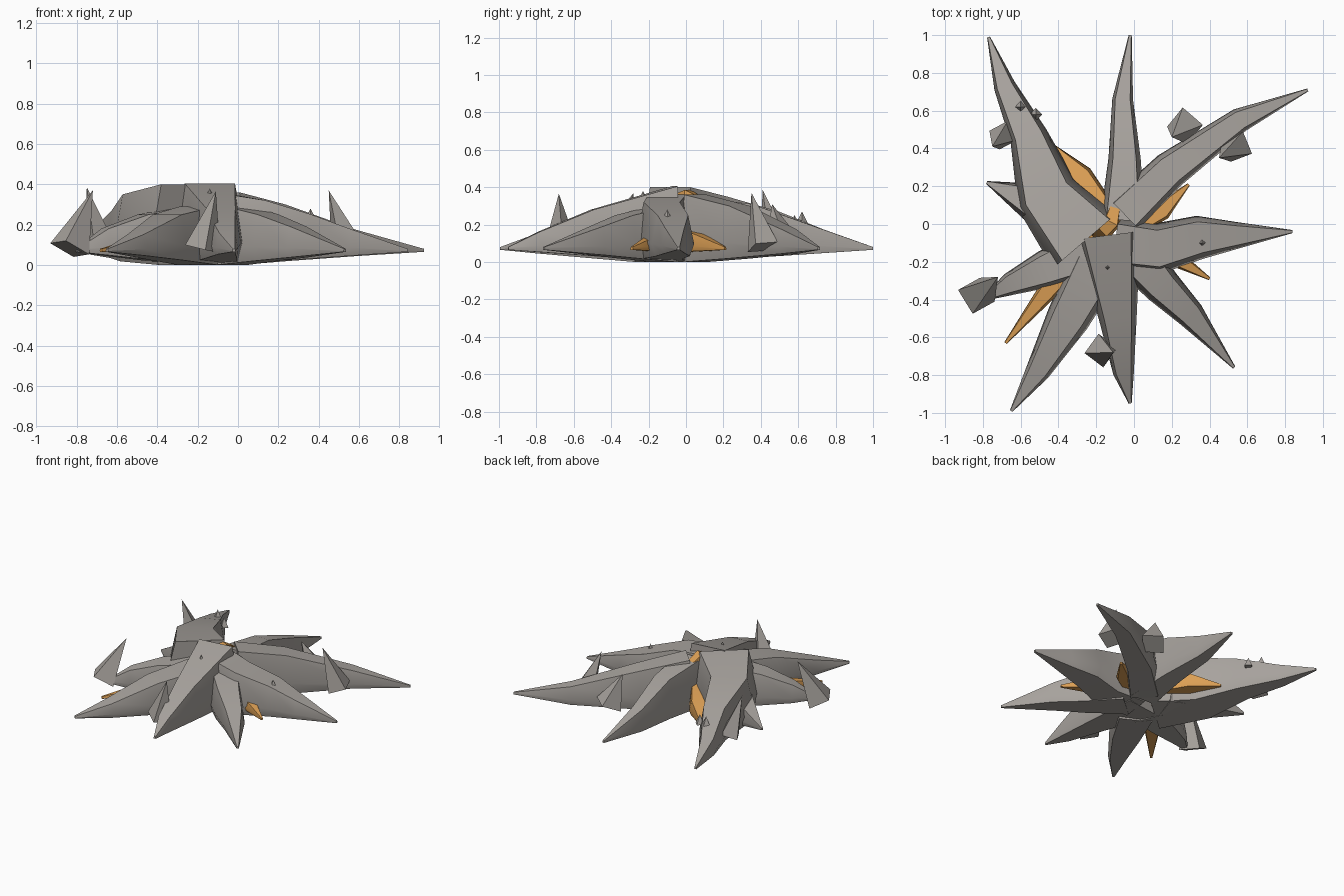
import bpy, bmesh, math
from mathutils import Vector

if "Cube" in bpy.data.objects:
    bpy.data.objects.remove(bpy.data.objects["Cube"])


def make_material(name, colour):
    mat = bpy.data.materials.new(name)
    mat.use_nodes = True
    mat.diffuse_color = colour
    mat.node_tree.nodes["Principled BSDF"].inputs["Base Color"].default_value = colour
    return mat


stone = make_material("warm grey stone", (0.39, 0.365, 0.34, 1))
amber = make_material("amber orange", (0.72, 0.35, 0.09, 1))

TIP_Z = 0.08
# Cross-section as (share of half width, share of height): flat top, widest low down
SECTION = [(-0.72, 1), (0.72, 1), (1, 0.3), (0.8, 0), (-0.8, 0), (-1, 0.3)]


def finish(name, bm, mat):
    bmesh.ops.recalc_face_normals(bm, faces=bm.faces)
    mesh = bpy.data.meshes.new(name)
    bm.to_mesh(mesh)
    bm.free()
    mesh.materials.append(mat)
    obj = bpy.data.objects.new(name, mesh)
    bpy.context.collection.objects.link(obj)
    bpy.ops.object.select_all(action="DESELECT")
    obj.select_set(True)
    bpy.context.view_layer.objects.active = obj
    bpy.ops.object.shade_smooth_by_angle(angle=math.radians(35))


def arm(name, stations, tip, mat=stone, floor=0.0):
    """Tapering faceted arm; each station is x, y, half width, top height."""
    rows = stations + [(*tip, 0.008, TIP_Z)]
    points = [Vector(row[:2]) for row in rows]
    reach = (points[-1] - points[0]).length
    bm = bmesh.new()
    rings = []
    for i, (x, y, half, top) in enumerate(rows):
        ahead = points[min(i + 1, len(points) - 1)] - points[max(i - 1, 0)]
        side = Vector((ahead.y, -ahead.x)).normalized()
        share = (points[i] - points[0]).length / reach
        low = floor + (TIP_Z - 0.015 - floor) * share
        rings.append([bm.verts.new((x + side.x * half * u, y + side.y * half * u,
                                    low + (top - low) * v)) for u, v in SECTION])
    n = len(SECTION)
    for a, b in zip(rings, rings[1:]):
        for k in range(n):
            bm.faces.new((a[k], a[(k + 1) % n], b[(k + 1) % n], b[k]))
    bm.faces.new(rings[0])
    bm.faces.new(rings[-1])
    finish(name, bm, mat)


def shard(name, base, tip, radius, turn=0.0):
    """Leaning four-sided pyramid from base centre to tip."""
    base, tip = Vector(base), Vector(tip)
    spin = (tip - base).to_track_quat("Z", "Y")
    bm = bmesh.new()
    ring = []
    for k in range(4):
        a = turn + k * math.pi / 2
        ring.append(bm.verts.new(base + spin @ Vector((math.cos(a), math.sin(a), 0)) * radius))
    apex = bm.verts.new(tip)
    for k in range(4):
        bm.faces.new((ring[k], ring[(k + 1) % 4], apex))
    bm.faces.new(ring)
    finish(name, bm, stone)


# Large stone arms radiating from the middle
arm("back_right_arm", [(-.255, -.085, .23, .4), (-.465, .16, .17, .35),
                       (-.56, .47, .1, .27), (-.685, .73, .058, .17)], (-.77, .99))
arm("back_arm", [(-.06, .02, .12, .35), (-.05, .35, .085, .31),
                 (-.06, .66, .055, .2)], (-.02, 1))
arm("back_left_arm", [(-.05, .05, .115, .36), (.19, .285, .1, .3),
                      (.56, .55, .065, .175)], (.92, .71))
arm("left_arm", [(-.1, -.1, .14, .36), (.13, -.13, .135, .32),
                 (.35, -.07, .115, .25), (.55, -.06, .07, .18)], (.84, -.04))
arm("front_left_arm", [(-.03, -.12, .13, .3), (.15, -.33, .1, .25),
                       (.3, -.48, .075, .19)], (.53, -.76))
arm("front_arm", [(-.14, -.06, .175, .405), (-.085, -.5, .1, .28),
                  (-.055, -.79, .055, .16)], (-.02, -.95))
arm("front_right_arm", [(-.2, -.22, .14, .29), (-.35, -.5, .115, .25),
                        (-.51, -.78, .065, .15)], (-.65, -.99))
arm("right_front_arm", [(-.25, -.15, .13, .29), (-.47, -.24, .1, .25),
                        (-.66, -.32, .06, .18)], (-.8, -.4))
arm("right_arm", [(-.25, .02, .14, .29), (-.55, .12, .1, .22)], (-.78, .22))

# Slim amber spikes in the gaps
arm("amber_spike_back", [(-.15, .08, .05, .2), (-.28, .255, .062, .16)], (-.42, .41), amber, .05)
arm("amber_spike_left", [(-.02, -.03, .05, .18), (.15, .07, .05, .15)], (.29, .21), amber, .05)
arm("amber_spike_front", [(0, -.05, .05, .18), (.25, -.2, .04, .13)], (.4, -.29), amber, .05)
arm("amber_spike_right", [(-.2, -.08, .05, .2), (-.47, -.37, .05, .14)], (-.68, -.63), amber, .05)
arm("amber_crest", [(-.1, .09, .035, .34), (-.12, .01, .05, .385), (-.17, -.04, .05, .36)],
    (-.23, -.09), amber, .2)

# Leaning shards beside the arms
shard("right_shard", (-.835, -.38, .08), (-.72, -.28, .37), .105, .6)
shard("front_shard", (-.175, -.67, .08), (-.11, -.68, .365), .09, .3)
shard("back_right_shard", (-.69, .47, .1), (-.75, .41, .385), .08, .5)
shard("back_left_shard", (.27, .52, .09), (.2, .46, .31), .1, .95)
shard("left_shard", (.545, .41, .08), (.45, .35, .37), .09, .6)

# Small thorns on top of the arms
for i, (x, y, z) in enumerate([(-.6, .62, .27), (.36, -.1, .28), (-.14, -.23, .38),
                               (-.52, .58, .25)]):
    shard(f"thorn_{i + 1}", (x, y, z - .07), (x, y, z), .035)
